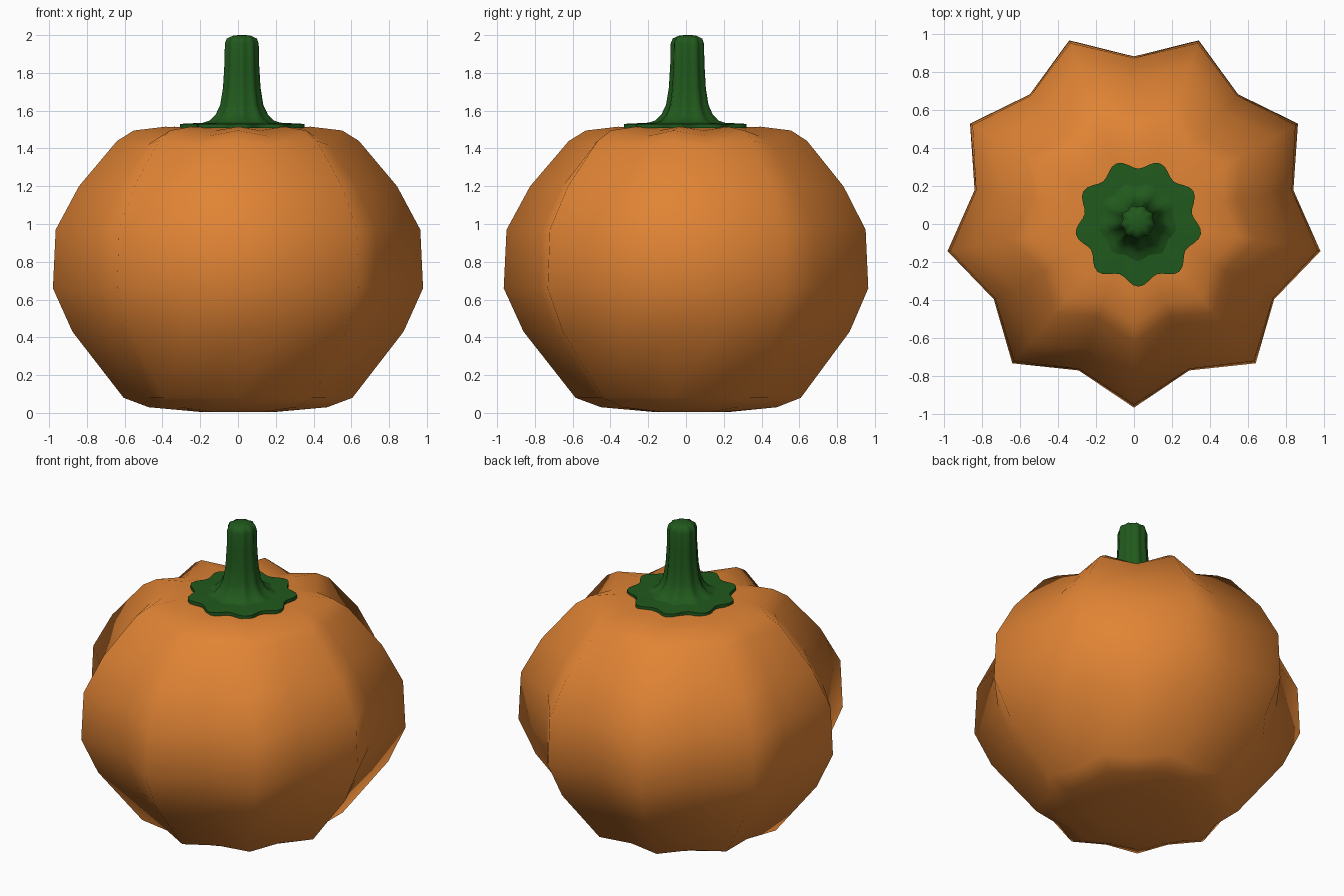
import bpy, bmesh
from math import sin, cos, pi, radians

if "Cube" in bpy.data.objects:
    bpy.data.objects.remove(bpy.data.objects["Cube"])

RIBS = 9


def material(name, color):
    m = bpy.data.materials.new(name)
    m.diffuse_color = (*color, 1)
    m.use_nodes = True
    m.node_tree.nodes["Principled BSDF"].inputs["Base Color"].default_value = m.diffuse_color
    return m


def loft(name, center, segs, rings, point, mat, smooth_angle):
    """Stack closed rings; point(ring, phase) gives radius and height, phase 1 on a rib, -1 in a groove."""
    bm = bmesh.new()
    loops = []
    for ring in rings:
        loop = []
        for i in range(segs):
            a = -pi / 2 + 2 * pi * i / segs
            r, z = point(ring, cos(RIBS * (a + pi / 2)))
            loop.append(bm.verts.new((center[0] + r * cos(a), center[1] + r * sin(a), z)))
        loops.append(loop)
    for lo, hi in zip(loops, loops[1:]):
        for i in range(segs):
            j = (i + 1) % segs
            bm.faces.new((lo[i], lo[j], hi[j], hi[i]))
    # close both ends with a fan around a centre point
    for loop, z, flip in ((loops[0], rings[0][1], True), (loops[-1], rings[-1][1], False)):
        c = bm.verts.new((center[0], center[1], z))
        for i in range(segs):
            tri = (loop[i], loop[(i + 1) % segs], c)
            bm.faces.new(tri[::-1] if flip else tri)
    bmesh.ops.recalc_face_normals(bm, faces=bm.faces)
    me = bpy.data.meshes.new(name)
    bm.to_mesh(me)
    bm.free()
    me.materials.append(mat)
    ob = bpy.data.objects.new(name, me)
    bpy.context.collection.objects.link(ob)
    bpy.ops.object.select_all(action='DESELECT')
    ob.select_set(True)
    bpy.context.view_layer.objects.active = ob
    bpy.ops.object.shade_smooth_by_angle(angle=radians(smooth_angle))
    return ob


orange = material("orange_skin", (0.75, 0.23, 0.035))
green = material("green_stem", (0.015, 0.10, 0.012))

# Ribbed body: rib radius, rib height, groove ratio, groove height offset
body = [
    (0.20, 0.005, 1.00, 0.0),
    (0.48, 0.03, 0.92, 0.0),
    (0.615, 0.08, 0.88, 0.0),
    (0.89, 0.43, 0.86, 0.0),
    (0.995, 0.66, 0.855, 0.0),
    (0.98, 0.97, 0.86, 0.0),
    (0.855, 1.20, 0.85, 0.0),
    (0.65, 1.44, 0.85, -0.02),
    (0.56, 1.495, 0.84, -0.03),
    (0.39, 1.515, 0.88, -0.02),
    (0.20, 1.51, 1.00, 0.0),
]


def body_point(ring, phase):
    r, z, ratio, dz = ring
    t = (1 - phase) / 2
    return r * (1 + (ratio - 1) * t), z + dz * t


loft("pumpkin_body", (0, 0.03), 2 * RIBS, body, body_point, orange, 80)


# Stem parts: radius, height, lobe depth
def lobed_point(ring, phase):
    return ring[0] + ring[2] * phase, ring[1]


# Lobed leaf collar around the stem
collar = [(0.31, 1.508, 0.024), (0.31, 1.53, 0.024), (0.18, 1.537, 0.012)]
loft("stem_collar", (0.023, 0.005), 8 * RIBS, collar, lobed_point, green, 40)

# Flared stem with a rounded top
stem = [
    (0.215, 1.53, 0.012), (0.16, 1.548, 0.012), (0.13, 1.58, 0.010),
    (0.108, 1.63, 0.008), (0.095, 1.72, 0.006), (0.087, 1.85, 0.006),
    (0.085, 1.955, 0.006), (0.076, 1.982, 0.005), (0.045, 1.997, 0.002),
    (0.02, 2.0, 0.0),
]
loft("stem", (0.02, 0.01), 4 * RIBS, stem, lobed_point, green, 60)
